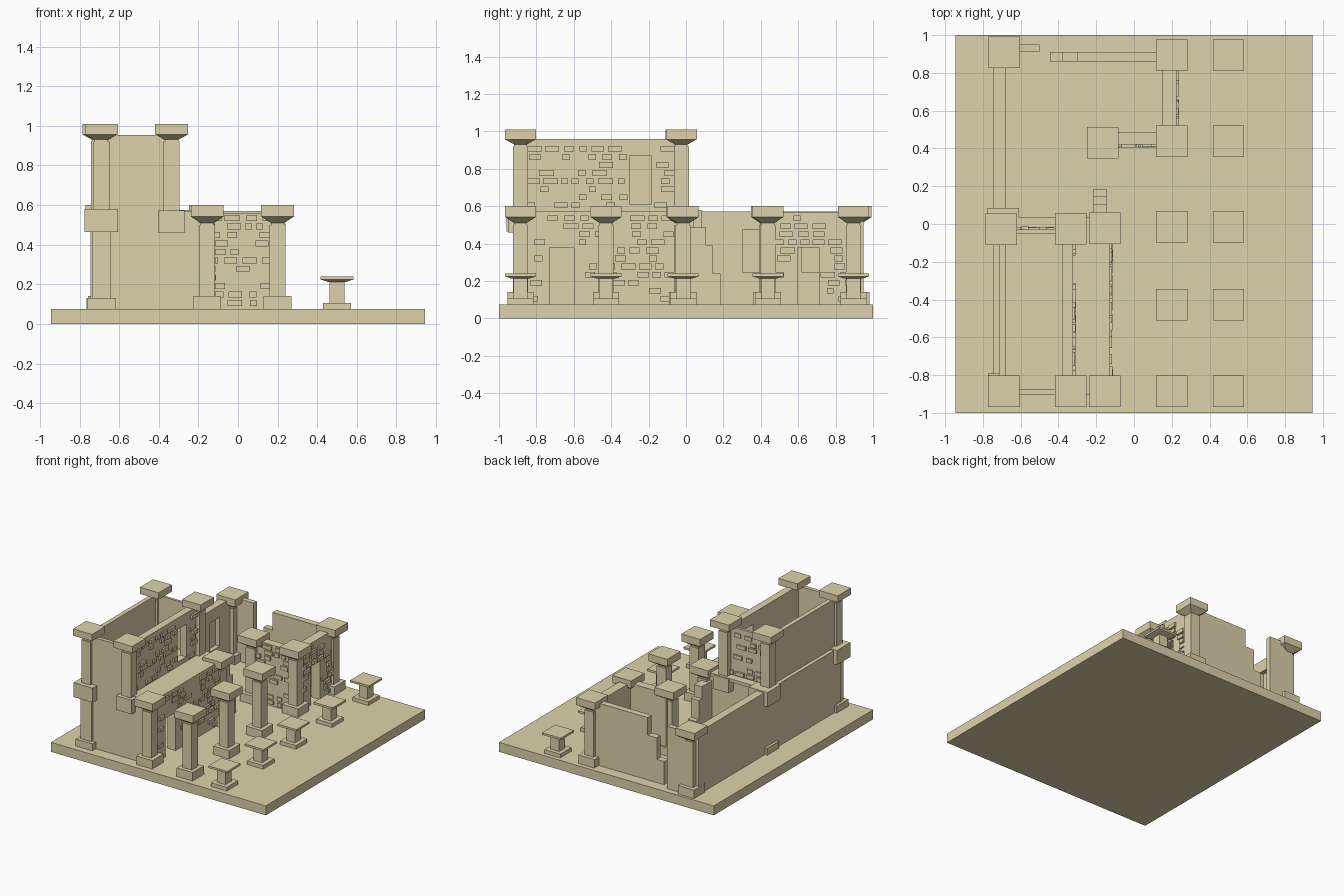
import bpy, bmesh, random
from mathutils import Matrix, Vector

if "Cube" in bpy.data.objects:
    bpy.data.objects.remove(bpy.data.objects["Cube"])

random.seed(4)
stone = bpy.data.materials.new("sandstone")
stone.diffuse_color = (0.72, 0.65, 0.41, 1)
stone.use_nodes = True
stone.node_tree.nodes["Principled BSDF"].inputs["Base Color"].default_value = stone.diffuse_color


def add_box(bm, x0, x1, y0, y1, z0, z1):
    size = Matrix.Diagonal((x1 - x0, y1 - y0, z1 - z0, 1))
    mid = Matrix.Translation(((x0 + x1) / 2, (y0 + y1) / 2, (z0 + z1) / 2))
    bmesh.ops.create_cube(bm, size=1, matrix=mid @ size)


def finish(bm, name):
    mesh = bpy.data.meshes.new(name)
    bmesh.ops.recalc_face_normals(bm, faces=bm.faces)
    bm.to_mesh(mesh)
    bm.free()
    ob = bpy.data.objects.new(name, mesh)
    ob.data.materials.append(stone)
    bpy.context.collection.objects.link(ob)
    return ob


def boxes(name, *dims):
    bm = bmesh.new()
    for d in dims:
        add_box(bm, *d)
    return finish(bm, name)


def column(name, x, y, profile):
    """Square column lofted through (half width, height) pairs."""
    bm = bmesh.new()
    rings = [[bm.verts.new((x + sx * w, y + sy * w, z))
              for sx, sy in ((-1, -1), (1, -1), (1, 1), (-1, 1))] for w, z in profile]
    for a, b in zip(rings, rings[1:]):
        for i in range(4):
            j = (i + 1) % 4
            bm.faces.new((a[i], a[j], b[j], b[i]))
    bm.faces.new(rings[0][::-1])
    bm.faces.new(rings[-1])
    return finish(bm, name)


def pieces(u0, u1, z0, z1, hole):
    """Split a wall rectangle around one rectangular opening."""
    if not hole:
        return [(u0, u1, z0, z1)]
    a, b, c, d = hole
    out = [(u0, a, z0, z1), (b, u1, z0, z1), (a, b, d, z1)]
    if c > z0:
        out.append((a, b, z0, c))
    return out


def brick_wall(name, axis, t0, t1, u0, u1, z0, z1, face, hole=None, density=0.55):
    """Wall running along axis, with raised bricks on the face side (+1 or -1)."""
    bm = bmesh.new()

    def put(ta, tb, ua, ub, za, zb):
        if axis == 'y':
            add_box(bm, ta, tb, ua, ub, za, zb)
        else:
            add_box(bm, ua, ub, ta, tb, za, zb)

    for ua, ub, za, zb in pieces(u0, u1, z0, z1, hole):
        put(t0, t1, ua, ub, za, zb)
    z = z0 + 0.015
    while z + 0.03 < z1:
        u = u0 + random.uniform(0, 0.05)
        while u < u1 - 0.03:
            w = random.uniform(0.035, 0.08)
            e = min(u + w, u1)
            blocked = hole and u < hole[1] and e > hole[0] and z < hole[3] and z + 0.03 > hole[2]
            if not blocked and random.random() < density:
                p = random.uniform(0.010, 0.016)
                if face > 0:
                    put(t1 - 0.005, t1 + p, u, e, z, z + 0.03)
                else:
                    put(t0 - p, t0 + 0.005, u, e, z, z + 0.03)
            u = e + random.uniform(0.015, 0.04)
        z += 0.043
    return finish(bm, name)


G = 0.075
boxes("base", (-0.945, 0.945, -1, 1, 0, G))

# Column profiles
tall = [(0.07, G), (0.07, 0.142), (0.04, 0.142), (0.04, 0.5), (0.034, 0.5),
        (0.034, 0.51), (0.083, 0.542), (0.083, 0.6)]
short = [(0.07, G), (0.07, 0.105), (0.038, 0.105), (0.038, 0.212), (0.045, 0.212),
         (0.083, 0.224), (0.083, 0.24)]
upper = [(0.04, 0.57), (0.04, 0.92), (0.034, 0.92), (0.034, 0.93), (0.083, 0.957), (0.083, 1.01)]
pier = [(0.073, G), (0.073, 0.13), (0.048, 0.13), (0.048, 0.465), (0.084, 0.465), (0.084, 0.58)]

# Courtyard columns
for i, y in enumerate((-0.885, -0.428, -0.015, 0.438, 0.895)):
    column(f"colonnade_column_{i}", 0.2, y, tall)
    column(f"short_column_{i}", 0.5, y, short)
for i, (x, y) in enumerate(((-0.155, -0.885), (-0.155, -0.022), (-0.165, 0.43), (-0.687, 0.91))):
    column(f"lower_column_{i}", x, y, tall)

# Tower columns on their piers and blocks
for i, (x, y, px, py) in enumerate(((-0.69, -0.885, -0.69, -0.875), (-0.703, -0.027, -0.692, 0.0))):
    column(f"tower_left_column_{i}", x, y, upper)
    column(f"tower_left_pier_{i}", px, py, pier)
for i, y in enumerate((-0.885, -0.025)):
    column(f"tower_right_column_{i}", -0.335, y, upper)
    column(f"tower_right_block_{i}", -0.337, y, [(0.068, 0.46), (0.068, 0.572)])

# Tower front, left side and floor
boxes("tower_front_wall", (-0.69, -0.16, -0.905, -0.875, G, 0.57),
      (-0.69, -0.335, -0.905, -0.875, 0.57, 0.955))
boxes("tower_left_wall", (-0.715, -0.68, -0.885, -0.025, 0.57, 0.955))
boxes("upper_floor", (-0.7, -0.19, -0.89, 0.035, 0.55, 0.575))

# Long left wall with niches on its inner face
niches = [(-0.715, -0.68, a, b, c, d) for a, b, c, d in
          pieces(-0.885, 0.5, G, 0.57, (0.305, 0.42, 0.245, 0.475))
          + pieces(0.5, 0.9, G, 0.57, (0.62, 0.74, 0.245, 0.475))]
boxes("long_left_wall", (-0.745, -0.715, -0.885, 0.91, G, 0.57), *niches)

# Brick-faced walls
brick_wall("tower_upper_brick_wall", 'y', -0.38, -0.322, -0.86, -0.04, 0.575, 0.96, 1,
           (-0.3, -0.188, 0.61, 0.87))
brick_wall("tower_rear_brick_wall", 'x', -0.05, -0.03, -0.69, -0.335, 0.57, 0.955, 1)
boxes("tower_rear_lower_wall", (-0.69, -0.16, -0.05, -0.02, G, 0.56))
brick_wall("ground_floor_brick_wall", 'y', -0.2, -0.128, -0.86, -0.04, G, 0.575, 1,
           (-0.73, -0.6, G, 0.38))
boxes("ground_floor_wall_backing", (-0.235, -0.19, -0.43, -0.04, G, 0.57))
brick_wall("courtyard_brick_wall", 'x', 0.42, 0.485, -0.165, 0.2, G, 0.56, -1)
brick_wall("gate_brick_wall", 'y', 0.15, 0.224, 0.46, 0.88, G, 0.565, 1,
           (0.595, 0.71, G, 0.38))

# Ruined, stepped walls
boxes("stepped_back_wall", (-0.3, 0.2, 0.86, 0.91, G, 0.57), (-0.38, -0.3, 0.86, 0.91, G, 0.43),
      (-0.445, -0.38, 0.86, 0.91, G, 0.26))
boxes("back_wall_stub", (-0.66, -0.5, 0.91, 0.95, G, 0.57))
boxes("stepped_inner_wall", (-0.215, -0.145, -0.02, 0.107, G, 0.485),
      (-0.215, -0.145, 0.107, 0.145, G, 0.39), (-0.215, -0.145, 0.145, 0.185, G, 0.24))
